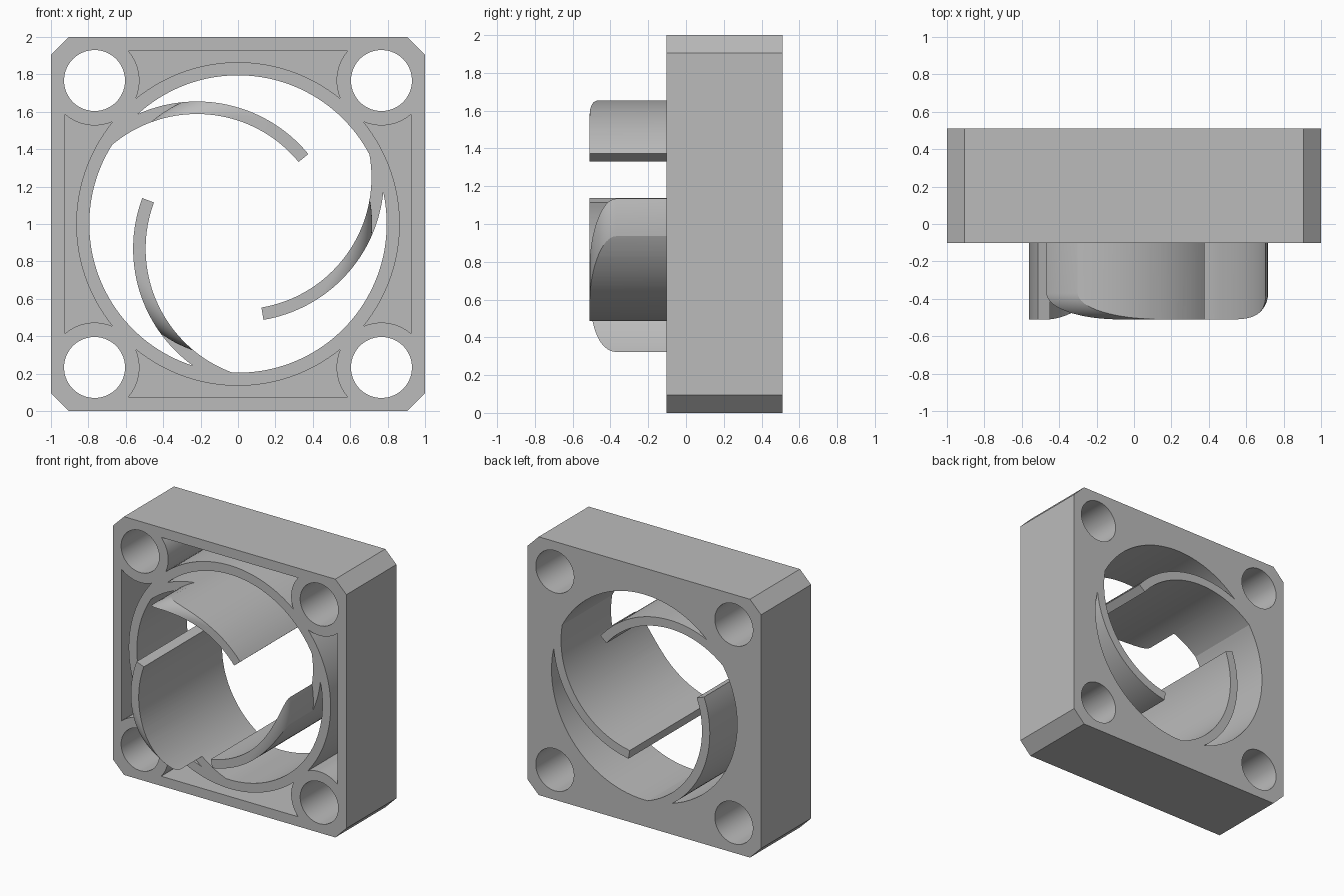
import bpy, bmesh
from math import sin, cos, atan2, acos, asin, hypot, pi, radians, degrees
from mathutils import Vector

cube = bpy.data.objects.get("Cube")
if cube:
    bpy.data.objects.remove(cube, do_unlink=True)

# Main dimensions, measured from the bore axis
FRONT, BACK, TIP = -0.102, 0.51, -0.51
BORE, RING = 0.795, 0.865
HOLE_POS, HOLE_R, BOSS_R = 0.767, 0.163, 0.24
POCKET_EDGE, POCKET_FLOOR = 0.925, 0.44
ARM_IN, ARM_OUT, ARM_OFFSET, ARM_DIR, ARM_END = 0.705, 0.772, 0.249, 208, 39.5
CAP_R, CAP_FILLET = 0.717, 0.14

grey = bpy.data.materials.new("light_grey")
grey.use_nodes = True
colour = (0.5, 0.5, 0.5, 1)
grey.diffuse_color = colour
grey.node_tree.nodes["Principled BSDF"].inputs["Base Color"].default_value = colour


def arc(cx, cz, r, a, b, step=2.5):
    """Points on an arc from angle a to b in degrees."""
    n = max(2, round(abs(b - a) / step))
    angles = [radians(a + (b - a) * i / n) for i in range(n + 1)]
    return [(cx + r * cos(t), cz + r * sin(t)) for t in angles]


def turn(points, angle):
    c, s = cos(radians(angle)), sin(radians(angle))
    return [(x * c - z * s, x * s + z * c) for x, z in points]


def clean(points):
    """Drop points that repeat the one before."""
    return [p for i, p in enumerate(points)
            if hypot(p[0] - points[i - 1][0], p[1] - points[i - 1][1]) > 1e-4]


def finish(bm, name):
    bmesh.ops.recalc_face_normals(bm, faces=bm.faces)
    mesh = bpy.data.meshes.new(name)
    bm.to_mesh(mesh)
    bm.free()
    mesh.materials.append(grey)
    obj = bpy.data.objects.new(name, mesh)
    bpy.context.collection.objects.link(obj)
    return obj


def prisms(name, outlines, y0, y1):
    """Extrude each outline along y into one object."""
    bm = bmesh.new()
    for outline in outlines:
        face = bm.faces.new([bm.verts.new((x, y0, 1 + z)) for x, z in clean(outline)])
        new = bmesh.ops.extrude_face_region(bm, geom=[face])["geom"]
        verts = [v for v in new if isinstance(v, bmesh.types.BMVert)]
        bmesh.ops.translate(bm, verts=verts, vec=(0, y1 - y0, 0))
    return finish(bm, name)


def combine(target, tool, operation):
    tool.hide_render = True
    mod = target.modifiers.new(tool.name, "BOOLEAN")
    mod.operation, mod.solver, mod.object = operation, "EXACT", tool
    bpy.context.view_layer.objects.active = target
    bpy.ops.object.modifier_apply(modifier=mod.name)
    bpy.data.objects.remove(tool, do_unlink=True)


# Square block with chamfered corners
side = [(0.905, 1), (-0.905, 1)]
housing = prisms("fan_housing", [sum((turn(side, 90 * i) for i in range(4)), [])], FRONT, BACK)

# Rounded front plug, from which the projecting arms are cut
bm = bmesh.new()
rim = CAP_R - CAP_FILLET
profile = [(0, TIP)] + [(rim + CAP_FILLET * sin(t), TIP + CAP_FILLET * (1 - cos(t)))
                        for t in (pi / 2 * i / 16 for i in range(17))]
profile += [(CAP_R, 0.2), (0, 0.2)]
verts = [bm.verts.new((r, y, 1)) for r, y in profile]
edges = [bm.edges.new(pair) for pair in zip(verts, verts[1:])]
bmesh.ops.spin(bm, geom=verts + edges, cent=(0, 0, 1), axis=(0, 1, 0),
               angle=2 * pi, steps=128, use_duplicate=False)
bmesh.ops.remove_doubles(bm, verts=bm.verts, dist=1e-5)
combine(housing, finish(bm, "front_plug"), "UNION")

# Bore outline that leaves three curved arms standing
ax, az = (ARM_OFFSET * f(radians(ARM_DIR)) for f in (cos, sin))


def meet_bore(r):
    """Angle about the arm centre at which radius r reaches the bore."""
    c = (BORE ** 2 - r ** 2 - ARM_OFFSET ** 2) / (2 * ARM_OFFSET * r)
    return ARM_DIR - degrees(acos(c))


outer = arc(ax, az, ARM_OUT, meet_bore(ARM_OUT), ARM_END)
inner = arc(ax, az, ARM_IN, ARM_END, meet_bore(ARM_IN))
start = degrees(atan2(inner[-1][1], inner[-1][0]))
stop = degrees(atan2(outer[0][1], outer[0][0])) + 120
third = outer + inner + arc(0, 0, BORE, start, stop)
opening = sum((turn(third, 120 * i) for i in range(3)), [])
combine(housing, prisms("bore_cutter", [opening], -0.7, 0.7), "DIFFERENCE")

# Corner mounting holes
hole = arc(HOLE_POS, HOLE_POS, HOLE_R, 0, 360, 5)
combine(housing, prisms("hole_cutter", [turn(hole, 90 * i) for i in range(4)], -0.7, 0.7),
        "DIFFERENCE")

# Pockets between the outer walls, the hole bosses and the bore ring
dist = hypot(HOLE_POS, HOLE_POS)
half = 45 - degrees(acos((dist ** 2 + RING ** 2 - BOSS_R ** 2) / (2 * dist * RING)))
half = 90 - half - 2 * (45 - half)
tip = Vector((-RING * sin(radians(half)), RING * cos(radians(half))))
low = degrees(atan2(tip.y - HOLE_POS, tip.x + HOLE_POS))
high = degrees(asin((POCKET_EDGE - HOLE_POS) / BOSS_R))
left = arc(-HOLE_POS, HOLE_POS, BOSS_R, high, low)
ring = arc(0, 0, RING, 90 + half, 90 - half)
pocket = left + ring + [(-x, z) for x, z in reversed(left)]
combine(housing, prisms("pocket_cutter", [turn(pocket, 90 * i) for i in range(4)],
                        -0.3, POCKET_FLOOR), "DIFFERENCE")

# Smooth the curved walls and keep the edges crisp
bpy.ops.object.select_all(action="DESELECT")
housing.select_set(True)
bpy.context.view_layer.objects.active = housing
bpy.ops.object.shade_smooth_by_angle(angle=radians(12))
